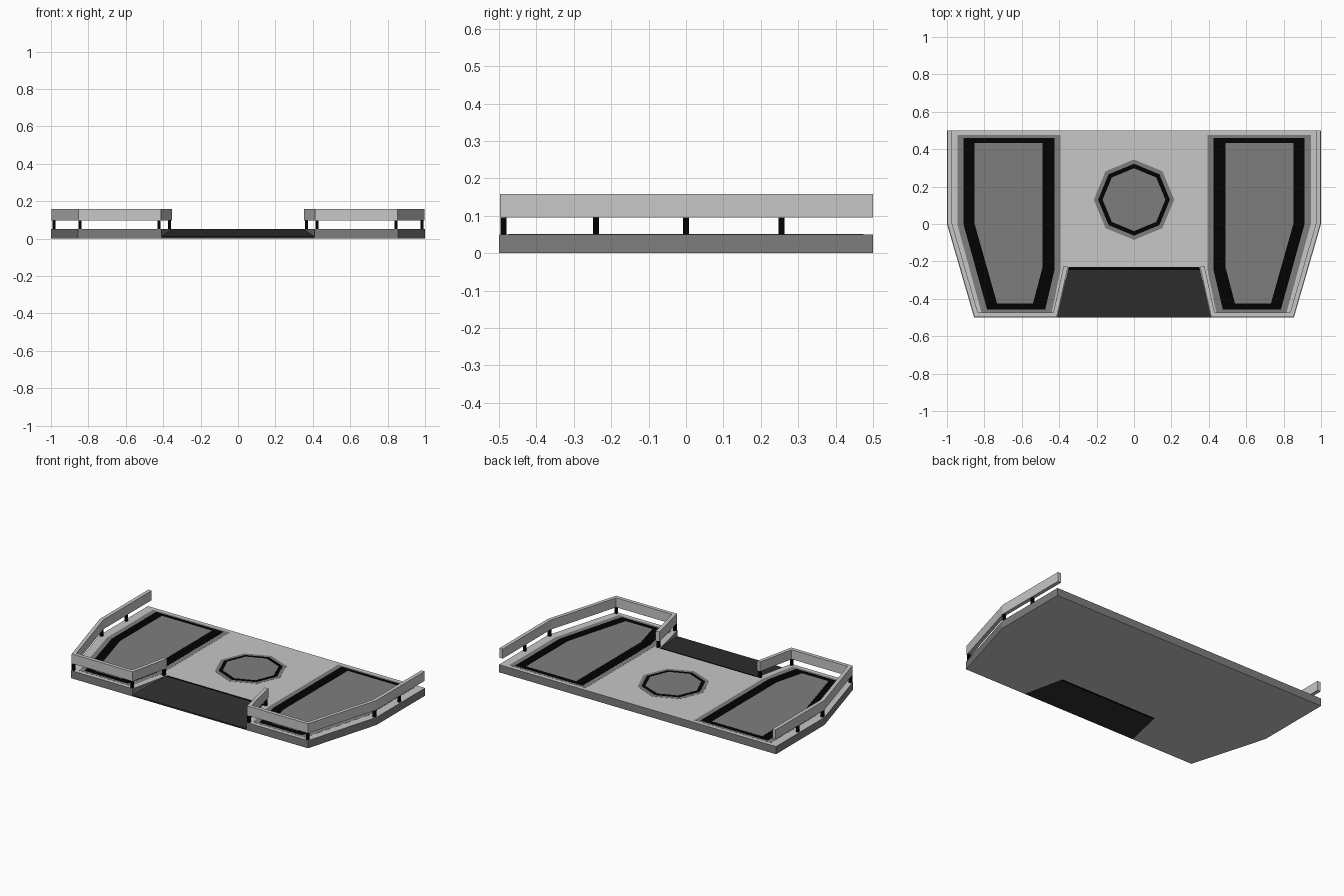
import bpy, bmesh, math
from mathutils import Vector

if "Cube" in bpy.data.objects:
    bpy.data.objects.remove(bpy.data.objects["Cube"])


def material(name, v):
    m = bpy.data.materials.new(name)
    m.diffuse_color = (v, v, v, 1)
    m.use_nodes = True
    m.node_tree.nodes["Principled BSDF"].inputs["Base Color"].default_value = m.diffuse_color
    return m


LIGHT = material("light_grey", 0.57)
MID = material("mid_grey", 0.208)
DARK = material("dark_grey", 0.029)
BLACK = material("black", 0.0005)


def prism(name, pts, z0, z1, mats, top_z=None):
    """Extruded outline; an optional function sets the top height by point."""
    bm = bmesh.new()
    low = [bm.verts.new((x, y, z0)) for x, y in pts]
    high = [bm.verts.new((x, y, top_z(y) if top_z else z1)) for x, y in pts]
    bm.faces.new(low[::-1])
    bm.faces.new(high)
    n = len(pts)
    for i in range(n):
        j = (i + 1) % n
        bm.faces.new((low[i], low[j], high[j], high[i]))
    bmesh.ops.recalc_face_normals(bm, faces=bm.faces[:])
    bm.normal_update()
    if len(mats) > 1:  # second material on upward and downward faces
        for f in bm.faces:
            f.material_index = 1 if abs(f.normal.z) > 0.5 else 0
    me = bpy.data.meshes.new(name)
    bm.to_mesh(me)
    bm.free()
    for m in mats:
        me.materials.append(m)
    ob = bpy.data.objects.new(name, me)
    bpy.context.collection.objects.link(ob)
    return ob


def offset(path, d):
    """Move an open path to its right by d with mitred corners."""
    v = [Vector(p) for p in path]
    nor = []
    for a, b in zip(v, v[1:]):
        t = (b - a).normalized()
        nor.append(Vector((t.y, -t.x)))
    out = []
    for i, p in enumerate(v):
        a, b = nor[max(i - 1, 0)], nor[min(i, len(nor) - 1)]
        out.append(tuple(p + (a + b) * d / (1 + a.dot(b))))
    return out


def flip(pts, s):
    return [(x * s, y) for x, y in pts]


T = 0.05  # deck thickness
STEP = 0.0006  # height of each painted plate
EDGE = [(1, 0.5), (1, 0), (0.855, -0.5), (0.41, -0.5), (0.35, -0.23)]

# deck with front notch
prism("deck", EDGE + flip(EDGE[::-1], -1), 0, T, [MID, LIGHT])

# sloping ramp in the notch with a black threshold behind it
prism("ramp", [(-0.41, -0.5), (0.41, -0.5), (0.353, -0.245), (-0.353, -0.245)],
      0, 0, [DARK], lambda y: 0.01 if y < -0.4 else 0.049)
prism("ramp_threshold", [(-0.353, -0.245), (0.353, -0.245), (0.35, -0.23), (-0.35, -0.23)],
      0, 0.049, [BLACK])

# wing panels: grey border, black band, grey centre
PANELS = [
    ("panel_border", MID, [(.945, .475), (.945, 0), (.815, -.475), (.44, -.475), (.392, -.24), (.392, .475)]),
    ("panel_band", BLACK, [(.912, .46), (.912, 0), (.785, -.458), (.475, -.458), (.425, -.245), (.425, .46)]),
    ("panel_centre", MID, [(.852, .432), (.852, 0), (.732, -.425), (.54, -.425), (.49, -.235), (.49, .432)]),
]
POSTS = [(.985, .255), (.985, 0), (.845, -.488), (.422, -.488), (.367, -.24)]

for side, s in (("right", 1), ("left", -1)):
    for k, (name, mat, pts) in enumerate(PANELS):
        prism(f"{side}_{name}", flip(pts, s), T - 0.002, T + STEP * (k + 1), [mat])
    # guard rail following the wing edge
    rail = offset(EDGE, 0.003) + offset(EDGE, 0.027)[::-1]
    prism(f"{side}_rail", flip(rail, s), 0.096, 0.158, [LIGHT])
    # rail posts
    for i, (x, y) in enumerate(POSTS):
        h = 0.008
        box = [(x - h, y - h), (x + h, y - h), (x + h, y + h), (x - h, y + h)]
        prism(f"{side}_post_{i + 1}", flip(box, s), T - 0.002, 0.098, [BLACK])

# central octagonal pad
for k, (name, mat, r) in enumerate((("pad_border", MID, 0.215), ("pad_band", BLACK, 0.192),
                                    ("pad_centre", MID, 0.168))):
    octagon = [(r * math.cos(i * math.pi / 4), 0.13 + r * math.sin(i * math.pi / 4)) for i in range(8)]
    prism(name, octagon, T - 0.002, T + STEP * (k + 1), [mat])
